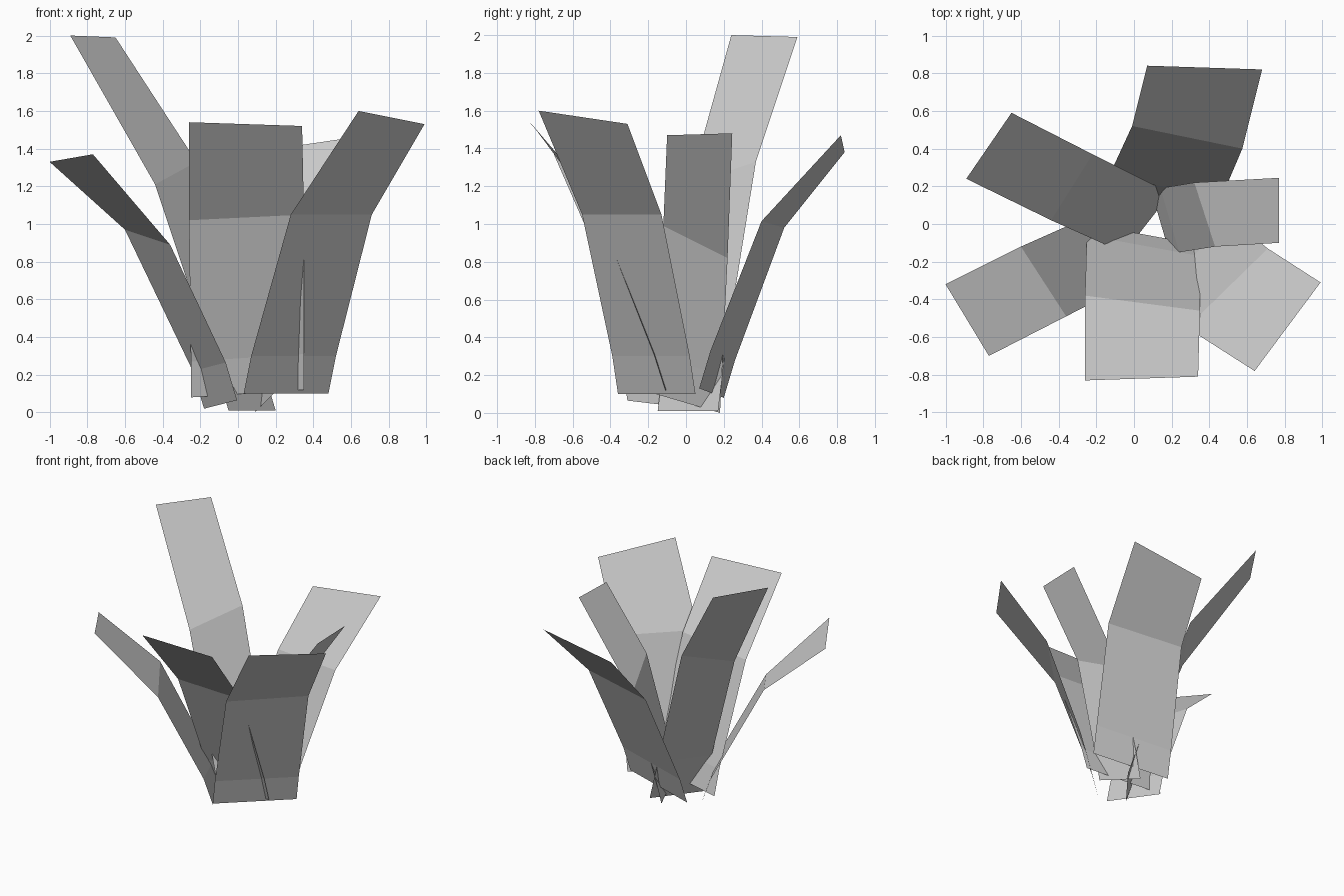
import bpy
from mathutils import Vector


def leaf(name, edge, w_base, w_bend, w_tip):
    """Folded strip: one side edge of four points, plus the vector across it."""
    left = [Vector(p) for p in edge]
    across = [Vector(w) for w in (w_base, w_base, w_bend, w_tip)]
    verts = []
    for p, w in zip(left, across):
        verts += [p, p + w]
    faces = [(2 * i, 2 * i + 1, 2 * i + 3, 2 * i + 2) for i in range(3)]
    mesh = bpy.data.meshes.new(name)
    mesh.from_pydata(verts, [], faces)
    obj = bpy.data.objects.new(name, mesh)
    bpy.context.collection.objects.link(obj)
    return obj


# Leaf leaning to the front
leaf("front_leaf",
     [(-.25, 0, .08), (-.25, -.06, .27), (-.26, -.38, 1.02), (-.26, -.83, 1.54)],
     (.60, -.11, .04), (.61, -.08, .03), (.60, .02, -.02))

# Leaf leaning front right
leaf("front_right_leaf",
     [(.03, -.36, .10), (.07, -.39, .30), (.28, -.55, 1.05), (.64, -.78, 1.60)],
     (.45, .41, 0), (.43, .42, 0), (.35, .47, -.07))

# Leaf leaning front left
leaf("front_left_leaf",
     [(-.18, .07, .02), (-.24, .04, .22), (-.60, -.12, .97), (-1, -.32, 1.33)],
     (.175, -.38, .045), (.24, -.37, -.08), (.23, -.38, .04))

# Tallest leaf, leaning back left
leaf("tall_back_left_leaf",
     [(-.05, -.15, .01), (-.15, -.11, .34), (-.44, .02, 1.21), (-.89, .24, 2)],
     (.25, .32, 0), (.22, .35, .12), (.24, .35, -.01))

# Small leaf leaning right
leaf("right_leaf",
     [(.19, -.16, .10), (.24, -.15, .30), (.43, -.12, .99), (.77, -.10, 1.47)],
     (-.10, .34, -.10), (-.11, .34, -.17), (0, .345, .01))

# Leaf leaning to the back
leaf("back_leaf",
     [(-.15, .20, .08), (-.13, .26, .28), (-.01, .52, .98), (.07, .84, 1.38)],
     (.59, -.13, .05), (.585, -.12, .035), (.61, -.02, .09))
